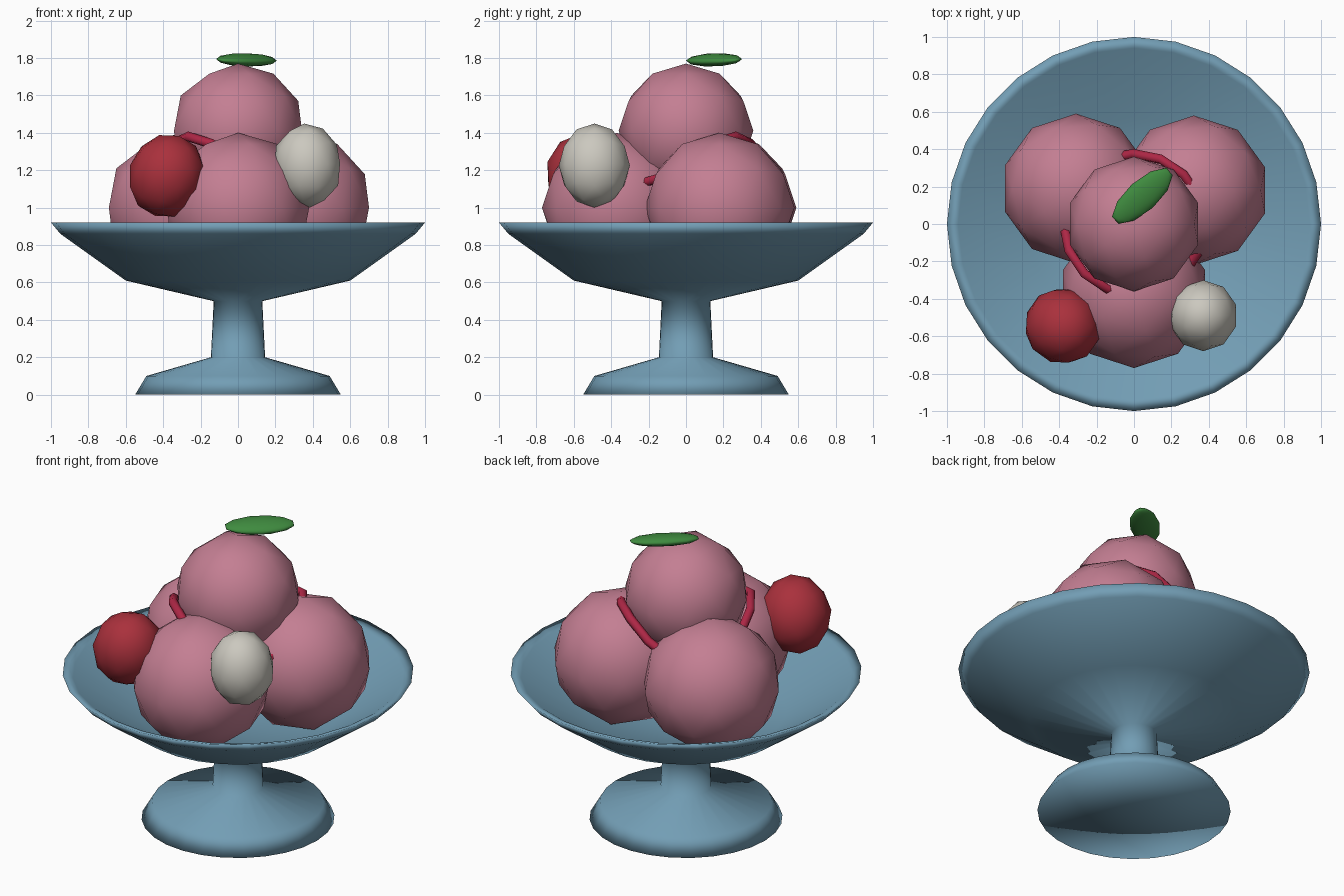
import bpy, bmesh
from math import sin, cos, pi, radians

if "Cube" in bpy.data.objects:
    bpy.data.objects.remove(bpy.data.objects["Cube"])


def material(name, rgb):
    m = bpy.data.materials.new(name)
    m.diffuse_color = (*rgb, 1)
    m.use_nodes = True
    m.node_tree.nodes["Principled BSDF"].inputs["Base Color"].default_value = m.diffuse_color
    return m


def add(name, data, mat):
    ob = bpy.data.objects.new(name, data)
    bpy.context.collection.objects.link(ob)
    data.materials.append(mat)
    return ob


def lathe(name, profile, sides, mat):
    bm = bmesh.new()
    verts = [bm.verts.new((r, 0, z)) for r, z in profile]
    edges = [bm.edges.new(p) for p in zip(verts, verts[1:])]
    bmesh.ops.spin(bm, geom=verts + edges, axis=(0, 0, 1), cent=(0, 0, 0),
                   angle=2 * pi, steps=sides)
    bmesh.ops.remove_doubles(bm, verts=bm.verts, dist=1e-4)
    bmesh.ops.recalc_face_normals(bm, faces=bm.faces)
    me = bpy.data.meshes.new(name)
    bm.to_mesh(me)
    bm.free()
    me.shade_smooth()
    return add(name, me, mat)


def ball(name, loc, scale, mat, rot=(0, 0, 0)):
    bm = bmesh.new()
    bmesh.ops.create_icosphere(bm, subdivisions=2, radius=1)
    me = bpy.data.meshes.new(name)
    bm.to_mesh(me)
    bm.free()
    me.shade_smooth()
    ob = add(name, me, mat)
    ob.location, ob.scale = loc, scale
    ob.rotation_euler = [radians(a) for a in rot]
    return ob


blue = material("blue_glass", (0.17, 0.34, 0.46))
pink = material("pink_ice", (0.55, 0.21, 0.29))
red = material("berry_red", (0.40, 0.03, 0.045))
syrup = material("syrup_red", (0.42, 0.02, 0.06))
cream = material("cream", (0.60, 0.58, 0.52))
green = material("leaf_green", (0.05, 0.26, 0.05))

# Footed bowl
lathe("footed_bowl", [(0, 0), (0.55, 0), (0.49, 0.10), (0.145, 0.20), (0.13, 0.50),
                      (0.60, 0.61), (0.95, 0.86), (1.0, 0.92), (0.94, 0.90),
                      (0.57, 0.67), (0, 0.58)], 28, blue)

# Three lower scoops and one on top
for i, (x, y) in enumerate([(0, -0.37), (0.32, 0.18), (-0.31, 0.19)]):
    ball(f"lower_scoop_{i + 1}", (x, y, 1.0), (0.4, 0.4, 0.4), pink)
ball("top_scoop", (0, 0, 1.41), (0.36, 0.36, 0.36), pink)

# Wavy syrup ring around the top scoop
cu = bpy.data.curves.new("syrup_ring", "CURVE")
cu.dimensions = "3D"
cu.bevel_depth = 0.027
cu.bevel_resolution = 1
sp = cu.splines.new("POLY")
sp.points.add(15)
for i, p in enumerate(sp.points):
    a = i * pi / 8
    p.co = (0.375 * cos(a), 0.375 * sin(a), 1.25 + 0.13 * sin(2 * a), 1)
sp.use_cyclic_u = True
add("syrup_ring", cu, syrup)

# Toppings
ball("red_berry", (-0.38, -0.545, 1.17), (0.205, 0.205, 0.228), red, (17, 12, 20))
ball("cream_berry", (0.37, -0.49, 1.225), (0.185, 0.19, 0.225), cream, (0, -4, 0))
ball("leaf", (0.045, 0.15, 1.79), (0.205, 0.085, 0.034), green, (9, 0, 42))
